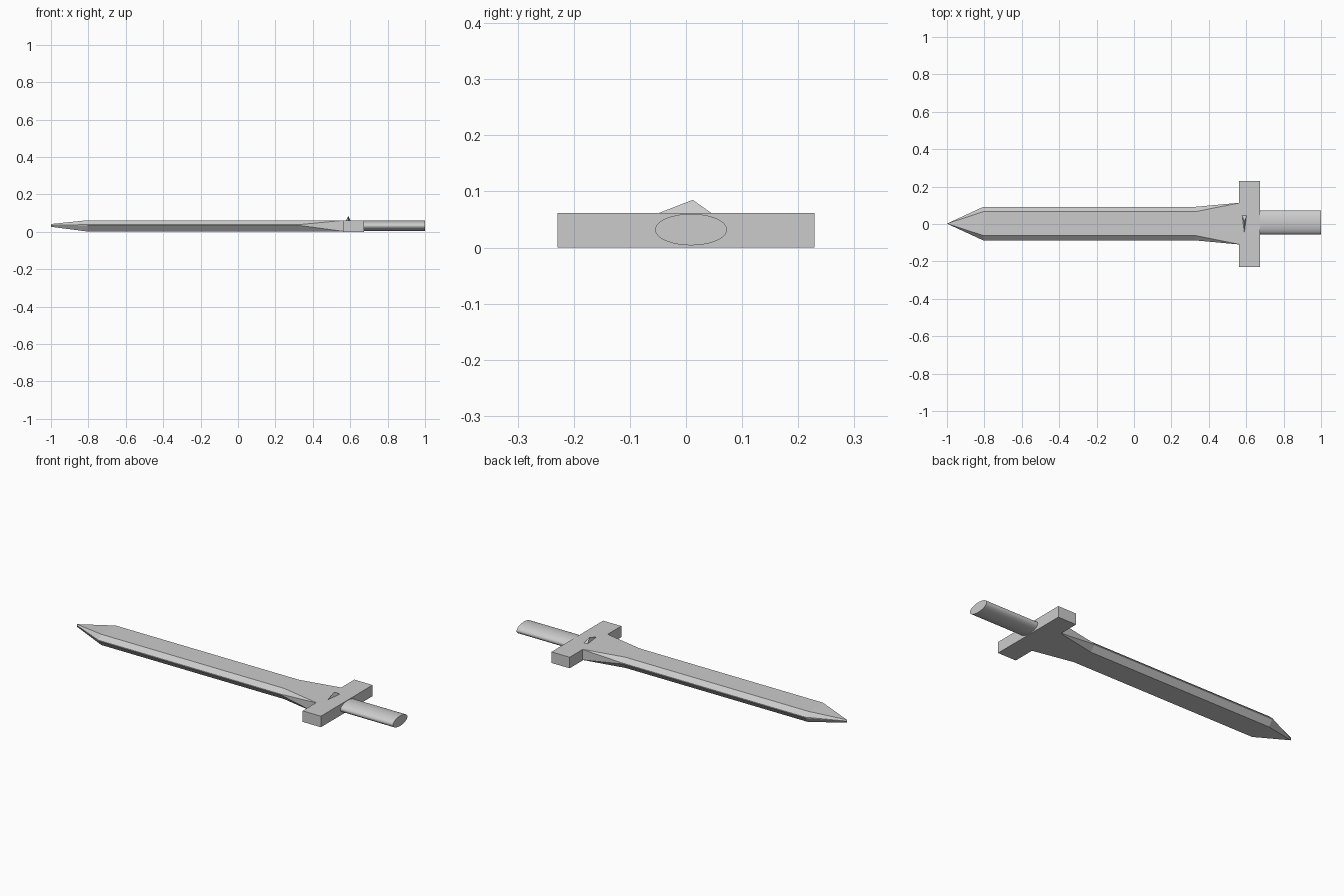
import bpy, bmesh, math

cube = bpy.data.objects.get("Cube")
if cube:
    bpy.data.objects.remove(cube, do_unlink=True)

steel = bpy.data.materials.new("plain_grey")
steel.use_nodes = True
GREY = (0.6, 0.6, 0.6, 1)
steel.diffuse_color = GREY
steel.node_tree.nodes["Principled BSDF"].inputs["Base Color"].default_value = GREY

HEIGHT = 0.062


def make_object(name, bm):
    bmesh.ops.remove_doubles(bm, verts=bm.verts[:], dist=0.0005)
    bmesh.ops.recalc_face_normals(bm, faces=bm.faces[:])
    mesh = bpy.data.meshes.new(name)
    bm.to_mesh(mesh)
    bm.free()
    mesh.materials.append(steel)
    obj = bpy.data.objects.new(name, mesh)
    bpy.context.collection.objects.link(obj)
    return obj


def blade_section(bm, x, flat, edge, low, mid_low, mid_high, high):
    """Eight-point ring: flat top and bottom, bevels and a narrow side edge."""
    half = [(flat, low), (edge, mid_low), (edge, mid_high), (flat, high)]
    ring = half + [(-y, z) for y, z in reversed(half)]
    return [bm.verts.new((x, y + 0.002, z)) for y, z in ring]


# Blade: point, straight bevelled length, flared square shoulder
bm = bmesh.new()
rings = [
    blade_section(bm, -1.0, 0.0, 0.0, 0.027, 0.034, 0.035, 0.042),
    blade_section(bm, -0.805, 0.064, 0.09, 0.002, 0.034, 0.039, HEIGHT),
    blade_section(bm, 0.33, 0.064, 0.09, 0.002, 0.034, 0.039, HEIGHT),
    blade_section(bm, 0.57, 0.112, 0.112, 0.002, 0.002, HEIGHT, HEIGHT),
]
for a, b in zip(rings, rings[1:]):
    for i in range(8):
        j = (i + 1) % 8
        bm.faces.new((a[i], a[j], b[j], b[i]))
bm.faces.new(rings[0])
bm.faces.new(rings[-1])
bmesh.ops.dissolve_degenerate(bm, dist=0.0005, edges=bm.edges[:])
make_object("blade", bm)

# Crossguard: plain block
bm = bmesh.new()
bmesh.ops.create_cube(bm, size=1)
bmesh.ops.scale(bm, vec=(0.113, 0.458, HEIGHT), verts=bm.verts[:])
bmesh.ops.translate(bm, vec=(0.618, 0, HEIGHT / 2), verts=bm.verts[:])
make_object("crossguard", bm)

# Small three-sided spike on top of the guard
bm = bmesh.new()
base = [bm.verts.new(p) for p in
        ((0.578, 0.046, 0.061), (0.602, 0.046, 0.061), (0.59, -0.05, 0.061))]
apex = bm.verts.new((0.59, 0.012, 0.085))
bm.faces.new(base)
for i in range(3):
    bm.faces.new((base[i], base[(i + 1) % 3], apex))
make_object("guard_spike", bm)

# Grip: oval cylinder
bpy.ops.mesh.primitive_cylinder_add(
    vertices=48, radius=1, depth=1,
    location=(0.835, 0.009, 0.032), rotation=(0, math.pi / 2, 0))
grip = bpy.context.object
grip.name = "grip"
grip.scale = (0.028, 0.064, 0.33)
grip.data.materials.append(steel)
bpy.ops.object.transform_apply(location=False, rotation=True, scale=True)
bpy.ops.object.shade_smooth_by_angle(angle=math.radians(30))
